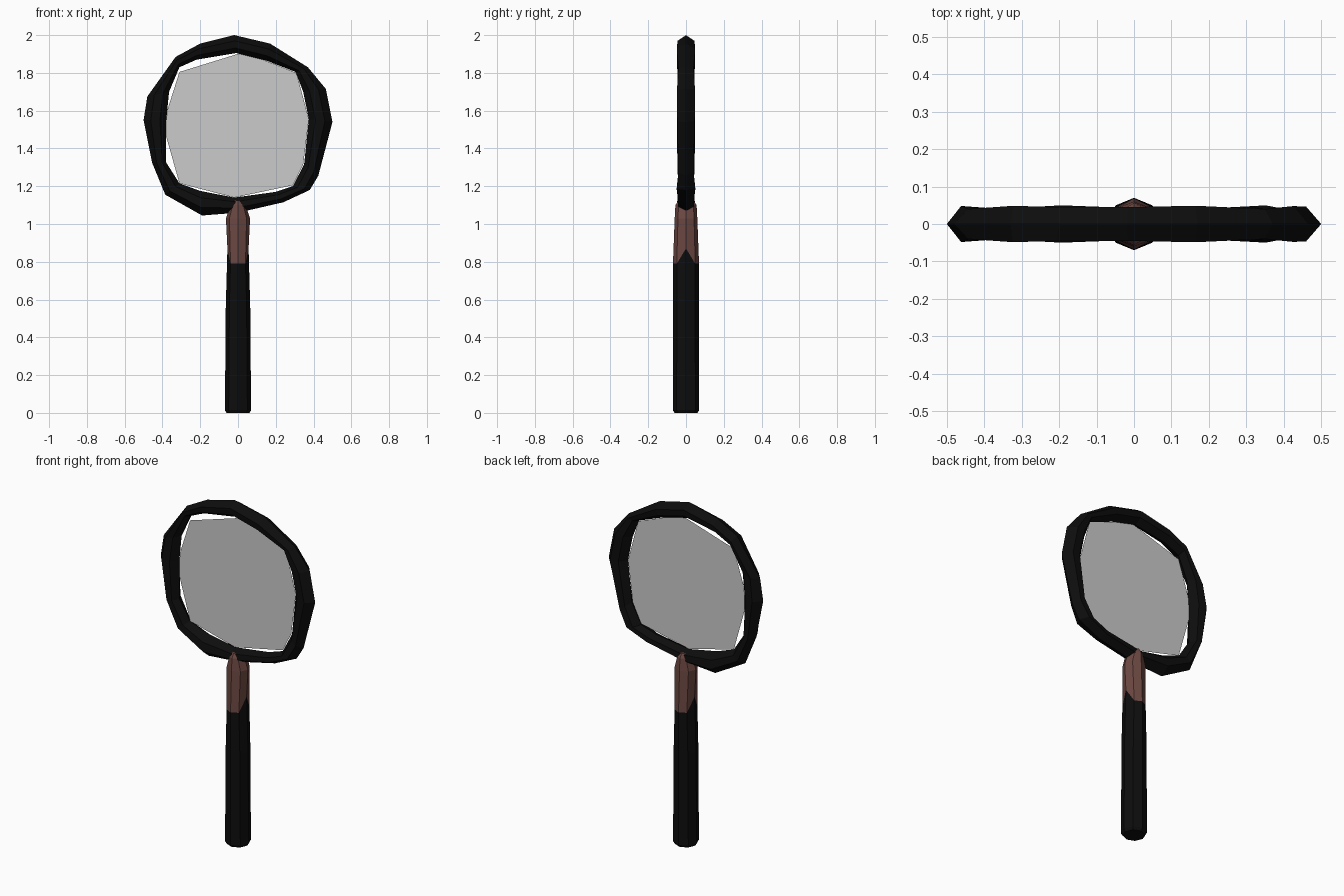
import bpy
from math import cos, sin, pi

if "Cube" in bpy.data.objects:
    bpy.data.objects.remove(bpy.data.objects["Cube"])


def material(name, rgb):
    m = bpy.data.materials.new(name)
    m.diffuse_color = (*rgb, 1)
    m.use_nodes = True
    m.node_tree.nodes["Principled BSDF"].inputs["Base Color"].default_value = m.diffuse_color
    return m


def add_mesh(name, verts, faces, mat=None):
    me = bpy.data.meshes.new(name)
    me.from_pydata(verts, [], faces)
    me.update()
    ob = bpy.data.objects.new(name, me)
    bpy.context.collection.objects.link(ob)
    if mat:
        me.materials.append(mat)
    return ob


def bridge(rows, n, closed):
    """Quads joining consecutive rings of n vertices."""
    total = rows if closed else rows - 1
    return [(r * n + i, r * n + (i + 1) % n,
             (r + 1) % rows * n + (i + 1) % n, (r + 1) % rows * n + i)
            for r in range(total) for i in range(n)]


black = material("black", (0.004, 0.004, 0.004))
brown = material("brown", (0.15, 0.065, 0.055))

# Rim: hand-carved hexagonal section swept round (outer x, outer z, inner x, inner z)
rim = [(-.02, 2.0, -.01, 1.905), (.17, 1.955, .15, 1.865), (.37, 1.83, .305, 1.805),
       (.465, 1.715, .345, 1.70), (.5, 1.54, .375, 1.555), (.425, 1.255, .35, 1.315),
       (.38, 1.18, .29, 1.20), (.24, 1.115, .2, 1.17), (0, 1.06, -.02, 1.14),
       (-.19, 1.045, -.2, 1.175), (-.385, 1.155, -.31, 1.215), (-.455, 1.325, -.38, 1.325),
       (-.5, 1.55, -.38, 1.55), (-.48, 1.675, -.365, 1.70), (-.33, 1.885, -.31, 1.83),
       (-.2, 1.955, -.22, 1.87)]
section = [(0, 0), (.32, -1), (.72, -.9), (1, 0), (.72, .9), (.32, 1)]
verts = []
for k, (ox, oz, ix, iz) in enumerate(rim):
    depth = .045 + .005 * sin(2.3 * k)
    verts += [(ox + (ix - ox) * t, depth * y, oz + (iz - oz) * t) for t, y in section]
add_mesh("rim", verts, bridge(len(rim), 6, True), black)

# Glass: thin flat pane, leaving a small gap at the upper left
pane = [(-.31, 1.805), (-.375, 1.6), (-.385, 1.48), (-.31, 1.215), (-.02, 1.14),
        (.29, 1.205), (.345, 1.315), (.375, 1.555), (.31, 1.80), (.03, 1.91)]
add_mesh("glass", [(x, 0, z) for x, z in pane], [tuple(range(len(pane)))])


# Handle parts: eight-sided lofts (x radius, y radius, z, extra z on the two sides)
def loft(name, rings, mat):
    vs = [(rx * cos(i * pi / 4), ry * sin(i * pi / 4), z + (lift if i % 4 == 0 else 0))
          for rx, ry, z, lift in rings for i in range(8)]
    top = (len(rings) - 1) * 8
    faces = bridge(len(rings), 8, False)
    faces += [tuple(range(7, -1, -1)), tuple(range(top, top + 8))]
    return add_mesh(name, vs, faces, mat)


loft("grip", [(.06, .06, 0, 0), (.07, .07, .015, 0), (.066, .069, .35, 0),
              (.065, .069, .55, 0), (.056, .069, .79, .08)], black)
loft("neck", [(.056, .069, .79, .08), (.064, .06, 1.03, 0),
              (.04, .056, 1.10, 0), (.032, .04, 1.125, 0)], brown)
